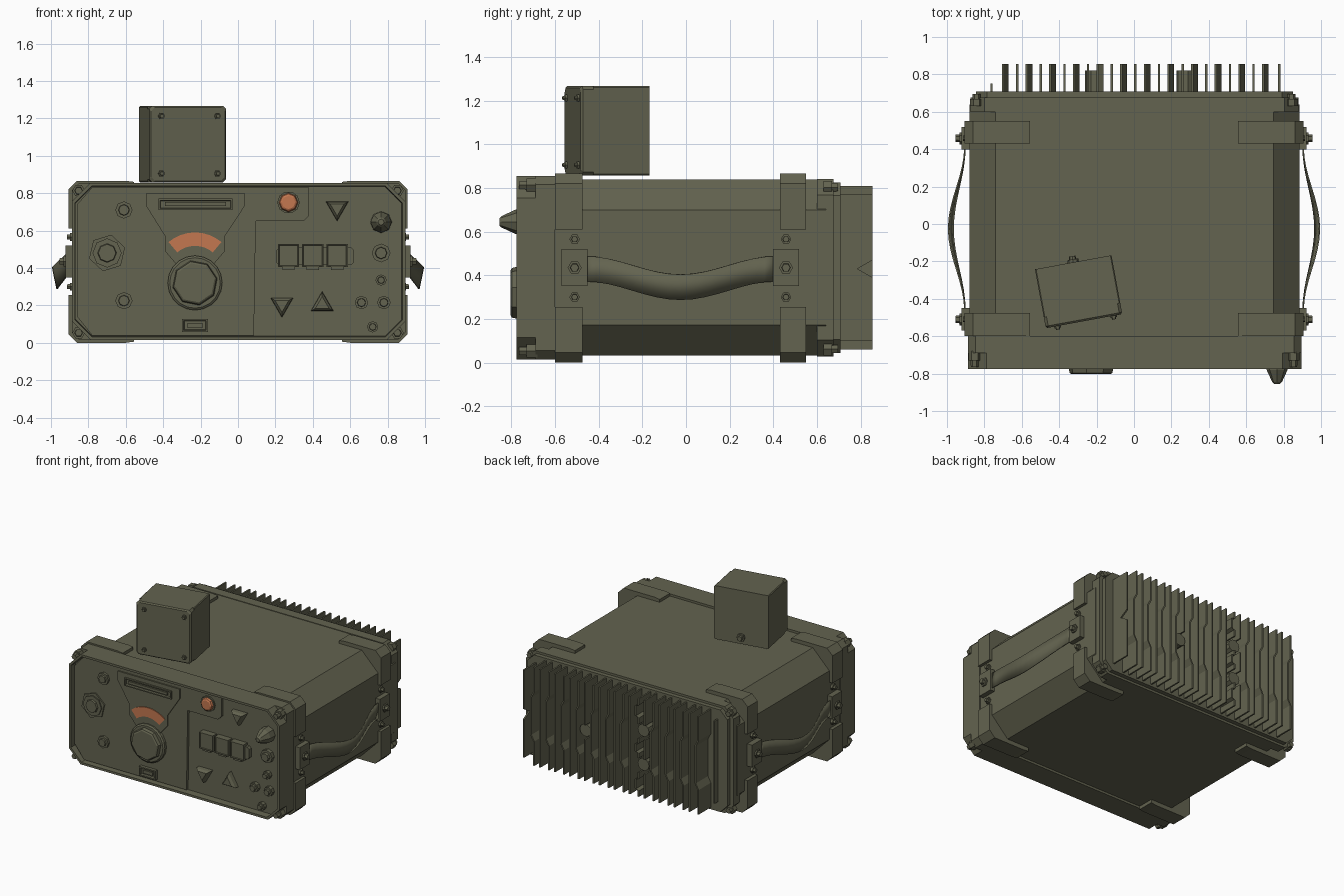
import bpy, bmesh, math
from mathutils import Matrix

cube = bpy.data.objects.get("Cube")
if cube:
    bpy.data.objects.remove(cube, do_unlink=True)


def material(name, rgb):
    m = bpy.data.materials.new(name)
    m.use_nodes = True
    m.diffuse_color = (*rgb, 1)
    m.node_tree.nodes["Principled BSDF"].inputs["Base Color"].default_value = (*rgb, 1)
    return m


OLIVE = material("olive drab", (0.125, 0.125, 0.079))
ORANGE = material("amber orange", (0.55, 0.185, 0.08))
MID = 0.433  # half height, used to mirror top and bottom


def finish(name, bm, mat=OLIVE, matrix=None):
    bmesh.ops.recalc_face_normals(bm, faces=bm.faces)
    if matrix:
        bm.transform(matrix)
    mesh = bpy.data.meshes.new(name)
    bm.to_mesh(mesh)
    bm.free()
    mesh.materials.append(mat)
    obj = bpy.data.objects.new(name, mesh)
    bpy.context.collection.objects.link(obj)
    return obj


def loft(name, sections, mat=OLIVE, axis="y", matrix=None, recess=None):
    """Join matching outlines (depth, points) along an axis; recess sinks the first cap."""
    bm = bmesh.new()
    rows = []
    for d, pts in sections:
        rows.append([bm.verts.new((d, p, q) if axis == "x" else (p, d, q)) for p, q in pts])
    for a, b in zip(rows, rows[1:]):
        for i in range(len(a)):
            j = (i + 1) % len(a)
            bm.faces.new((a[i], a[j], b[j], b[i]))
    cap = bm.faces.new(rows[0])
    bm.faces.new(rows[-1])
    if recess:
        bmesh.ops.recalc_face_normals(bm, faces=bm.faces)
        bmesh.ops.inset_region(bm, faces=[cap], thickness=recess[0])
        bmesh.ops.inset_region(bm, faces=[cap], thickness=0.004)
        bmesh.ops.translate(bm, verts=cap.verts, vec=(0, recess[1], 0))
    return finish(name, bm, mat, matrix)


def prism(name, pts, a, b, **kw):
    return loft(name, [(a, pts), (b, pts)], **kw)


def ring(n, r, x, z, turn=0.0):
    return [(x + r * math.cos(turn + math.tau * i / n), z + r * math.sin(turn + math.tau * i / n))
            for i in range(n)]


def rrect(x0, x1, z0, z1, c=0.0):
    """Rectangle with its corners cut by c."""
    if not c:
        return [(x0, z0), (x1, z0), (x1, z1), (x0, z1)]
    return [(x0 + c, z0), (x1 - c, z0), (x1, z0 + c), (x1, z1 - c),
            (x1 - c, z1), (x0 + c, z1), (x0, z1 - c), (x0, z0 + c)]


def bolt(name, x, z, r, base, tip, n=6, **kw):
    mid = base + (tip - base) * 0.6
    return loft(name, [(base, ring(n, r, x, z)), (mid, ring(n, r, x, z)),
                       (mid, ring(n, r * 0.65, x, z)), (tip, ring(n, r * 0.6, x, z))], **kw)


# Case, front bezel with sunken panel, rear rim and plate
prism("case_body", rrect(-0.88, 0.885, 0.032, 0.838, 0.14), -0.65, 0.64)
prism("front_bezel_back", rrect(-0.888, 0.895, 0.015, 0.855, 0.04), -0.69, -0.6)
prism("front_bezel", rrect(-0.888, 0.895, 0.015, 0.855, 0.10), -0.776, -0.69, recess=(0.018, 0.052))
prism("rear_rim", rrect(-0.875, 0.88, 0.028, 0.842, 0.075), 0.60, 0.675)
prism("rear_plate", rrect(-0.845, 0.85, 0.045, 0.825, 0.06), 0.67, 0.708)

# Corner guards, corner bolts, side brackets and carrying straps
guard = [(0.555, 0.82), (0.555, 0.86), (0.60, 0.866), (0.86, 0.866), (0.907, 0.82),
         (0.907, 0.61), (0.86, 0.61), (0.86, 0.70), (0.73, 0.82)]
for s, side in ((1, "left"), (-1, "right")):
    for t, level in ((1, "upper"), (-1, "lower")):
        pts = [(s * x, MID + t * (z - MID)) for x, z in guard]
        for y0, y1, end in ((-0.6, -0.475, "front"), (0.43, 0.55, "rear")):
            prism(f"{end}_{level}_{side}_guard", pts, y0, y1)
        x, z = s * 0.852, MID + t * 0.38
        bolt(f"front_{level}_{side}_corner_bolt", x, z, 0.034, -0.68, -0.765)
        bolt(f"rear_{level}_{side}_corner_bolt", x - s * 0.01, z - t * 0.01, 0.034, 0.63, 0.695)
    for yc, end in ((-0.51, "front"), (0.458, "rear")):
        name = f"{end}_{side}_bracket"
        prism(name, rrect(yc - 0.06, yc + 0.06, 0.35, 0.52), s * 0.85, s * 0.922, axis="x")
        bolt(name + "_bolt", yc, 0.435, 0.032, s * 0.90, s * 0.955, axis="x")
        for z in (0.30, 0.565):
            bolt(name + "_small_bolt", yc, z, 0.024, s * 0.87, s * 0.915, axis="x")
    # Sagging strap bowed away from the case, lower edge tucked in
    bm = bmesh.new()
    last = None
    for i in range(17):
        t = i / 8 - 1
        c = math.cos(math.pi * t / 2) ** 2
        x, y, z = s * (0.908 + 0.075 * c), -0.025 + 0.44 * t, 0.43 - 0.085 * c
        row = [bm.verts.new((x - s * 0.012 * c, y, z - 0.058)), bm.verts.new((x + s * 0.012 * c, y, z + 0.058))]
        if last:
            bm.faces.new((last[0], row[0], row[1], last[1]))
        last = row
    strap = finish(f"{side}_strap", bm)
    strap.modifiers.new("thickness", "SOLIDIFY").thickness = 0.008
    for p in strap.data.polygons:
        p.use_smooth = True

# Heat sink: straight and kinked fins, broken around the bosses
bosses = [(-0.215, 0.30), (-0.215, 0.56), (0.275, 0.43)]
for i in range(23):
    x = -0.688 + i * 0.0632
    cuts = [0.06]
    for bx, bz in bosses:
        if abs(x - bx) < 0.045:
            cuts += [bz - 0.055, bz + 0.055]
    cuts.append(0.81)
    for a, b in zip(cuts[::2], cuts[1::2]):
        path = [(x, a), (x, b)]
        if i % 2 == 0:
            path = [(x + dx, a + (b - a) * f) for dx, f in
                    ((-0.012, 0), (-0.012, 0.25), (0.012, 0.31), (0.012, 0.69), (-0.012, 0.75), (-0.012, 1))]
        outline = [(p - 0.006, q) for p, q in path] + [(p + 0.006, q) for p, q in reversed(path)]
        prism("heat_sink_fin", outline, 0.70, 0.855)
prism("heat_sink_notched_fin", [(0.70, 0.10), (0.855, 0.10), (0.855, 0.39), (0.785, 0.43), (0.855, 0.47),
                                (0.855, 0.77), (0.70, 0.77)], 0.770, 0.782, axis="x")
prism("heat_sink_end_rib", rrect(-0.768, -0.756, 0.12, 0.75), 0.70, 0.75)
for x, z in bosses:
    prism("heat_sink_boss", ring(10, 0.048, x, z), 0.70, 0.822)

# Raised left half of the panel and the dial shield
BASE, LEFT = -0.722, -0.744
prism("raised_panel", [(-0.86, 0.14), (-0.78, 0.04), (0.085, 0.04), (0.095, 0.65), (0.35, 0.65), (0.38, 0.68),
                       (0.38, 0.83), (-0.78, 0.83), (-0.86, 0.74)], LEFT, -0.71)
prism("dial_shield", [(-0.49, 0.80), (-0.49, 0.73), (-0.39, 0.57), (-0.39, 0.49), (-0.33, 0.42), (-0.13, 0.42),
                      (-0.07, 0.49), (-0.07, 0.57), (0.035, 0.73), (0.035, 0.80)], LEFT - 0.01, LEFT)
prism("dial_slot", rrect(-0.425, -0.03, 0.71, 0.77), LEFT - 0.024, LEFT, recess=(0.012, 0.014))
prism("dial_slot_bar", rrect(-0.39, -0.065, 0.732, 0.752), LEFT - 0.022, LEFT)
arc = [math.radians(130 - 80 * k / 8) for k in range(9)]
arc_pts = [(-0.23 + r * math.cos(a), 0.37 + r * math.sin(a))
           for r, angles in ((0.22, arc), (0.148, arc[::-1])) for a in angles]
prism("dial_scale", arc_pts, LEFT - 0.016, LEFT - 0.008, mat=ORANGE)
loft("tuning_knob_skirt", [(-0.772, ring(20, 0.135, -0.23, 0.32)), (-0.764, ring(20, 0.146, -0.23, 0.32)),
                           (-0.74, ring(20, 0.146, -0.23, 0.32))])
loft("tuning_knob", [(-0.803, ring(8, 0.106, -0.23, 0.32, 0.2)), (-0.797, ring(8, 0.116, -0.23, 0.32, 0.2)),
                     (-0.77, ring(8, 0.122, -0.23, 0.32, 0.2))])
prism("lower_switch_frame", rrect(-0.30, -0.16, 0.057, 0.128), LEFT - 0.024, LEFT, recess=(0.014, 0.016))
prism("lower_switch", rrect(-0.27, -0.19, 0.08, 0.105), LEFT - 0.018, LEFT)

# Indicator lamp
prism("lamp_bezel", ring(10, 0.06, 0.27, 0.75), LEFT - 0.01, LEFT)
loft("lamp", [(-0.774, ring(8, 0.036, 0.27, 0.75)), (-0.768, ring(8, 0.046, 0.27, 0.75)),
              (LEFT - 0.008, ring(8, 0.052, 0.27, 0.75))], mat=ORANGE)

# Left sockets
for z in (0.71, 0.225):
    bolt("left_socket", -0.61, z, 0.046, LEFT, -0.774, n=8)
prism("connector_flange", ring(6, 0.10, -0.70, 0.48, 0.3), LEFT - 0.01, LEFT)
bolt("connector", -0.70, 0.48, 0.078, LEFT, -0.776, n=8)

# Triangular selector knobs
for x, z, turn in ((0.53, 0.72, -90), (0.235, 0.205, -90), (0.45, 0.205, 90)):
    a = math.radians(turn)
    loft("selector_knob", [(-0.773, ring(3, 0.042, x, z, a)), (-0.755, ring(3, 0.066, x, z, a)),
                           (BASE, ring(3, 0.07, x, z, a))])

# Cone control and the small right controls
loft("cone_control", [(-0.855, ring(8, 0.016, 0.765, 0.645)), (-0.845, ring(8, 0.026, 0.765, 0.645)),
                      (-0.78, ring(8, 0.056, 0.765, 0.645)), (BASE, ring(8, 0.058, 0.765, 0.645))])
for x, z, r in ((0.765, 0.48, 0.05), (0.765, 0.335, 0.03), (0.66, 0.215, 0.036), (0.78, 0.215, 0.036),
                (0.72, 0.085, 0.03)):
    bolt("right_control", x, z, r, BASE, -0.773, n=8)

# Counter display with three windows and push buttons
prism("counter_frame", rrect(0.205, 0.62, 0.415, 0.51, 0.015), -0.752, BASE)
for x in (0.27, 0.40, 0.53):
    prism("counter_window", rrect(x - 0.057, x + 0.057, 0.405, 0.528), -0.774, BASE, recess=(0.008, 0.005))
    prism("counter_button", rrect(x - 0.033, x + 0.033, 0.39, 0.41), -0.766, BASE)

# Turned accessory box on top
M = Matrix.Translation((-0.296, -0.362, 0)) @ Matrix.Rotation(math.radians(10.4), 4, "Z")
prism("top_box", rrect(-0.208, 0.208, 0.858, 1.266, 0.006), -0.10, 0.16, matrix=M)
loft("top_box_lid", [(-0.16, rrect(-0.200, 0.200, 0.866, 1.258, 0.02)),
                     (-0.15, rrect(-0.208, 0.208, 0.858, 1.266, 0.015)),
                     (-0.10, rrect(-0.208, 0.208, 0.858, 1.266, 0.015))], matrix=M)
for x in (-0.145, 0.16):
    for z in (0.905, 1.212):
        bolt("lid_bolt", x, z, 0.018, -0.155, -0.18, matrix=M)
bolt("top_box_plug", 0.0, 0.91, 0.03, 0.15, 0.193, n=8, matrix=M)
